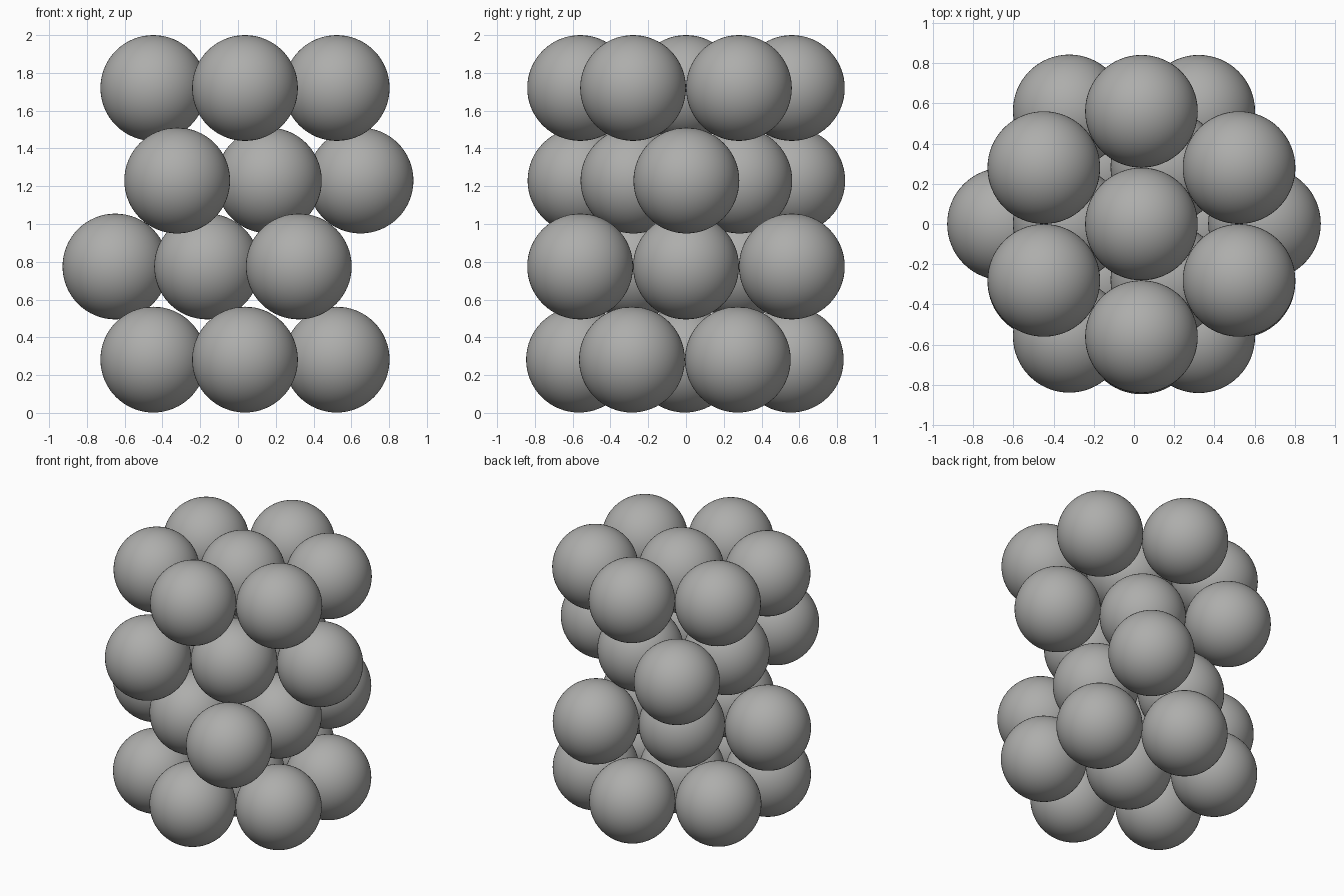
import bpy
import math

if "Cube" in bpy.data.objects:
    bpy.data.objects.remove(bpy.data.objects["Cube"])

R = 0.28            # ball radius
S = 0.5605          # spacing inside a layer
H = S * math.sqrt(3) / 2

grey = bpy.data.materials.new("neutral grey")
grey.diffuse_color = (0.42, 0.42, 0.41, 1)
grey.use_nodes = True
grey.node_tree.nodes["Principled BSDF"].inputs["Base Color"].default_value = grey.diffuse_color


def ball(name, x, y, z):
    bpy.ops.mesh.primitive_uv_sphere_add(segments=64, ring_count=32, radius=R, location=(x, y, z))
    ob = bpy.context.object
    ob.name = name
    ob.data.materials.append(grey)
    bpy.ops.object.shade_smooth()


def layer(name, x0, y0, z, counts):
    """Rows of touching balls running along y; counts gives the balls in each row."""
    for i, n in enumerate(counts):
        for j in range(n):
            ball(f"{name}_ball", x0 + i * H, y0 + (j - (n - 1) / 2) * S, z)


# close-packed stack: hexagon, triangle, opposite triangle, hexagon
layer("bottom_layer", 0.037 - H, -0.006, 0.282, (2, 3, 2))
layer("lower_middle_layer", -0.649, 0.0, 0.775, (1, 2, 3))
layer("upper_middle_layer", -0.322, 0.002, 1.23, (3, 2, 1))
layer("top_layer", 0.037 - H, 0.0, 1.72, (2, 3, 2))
